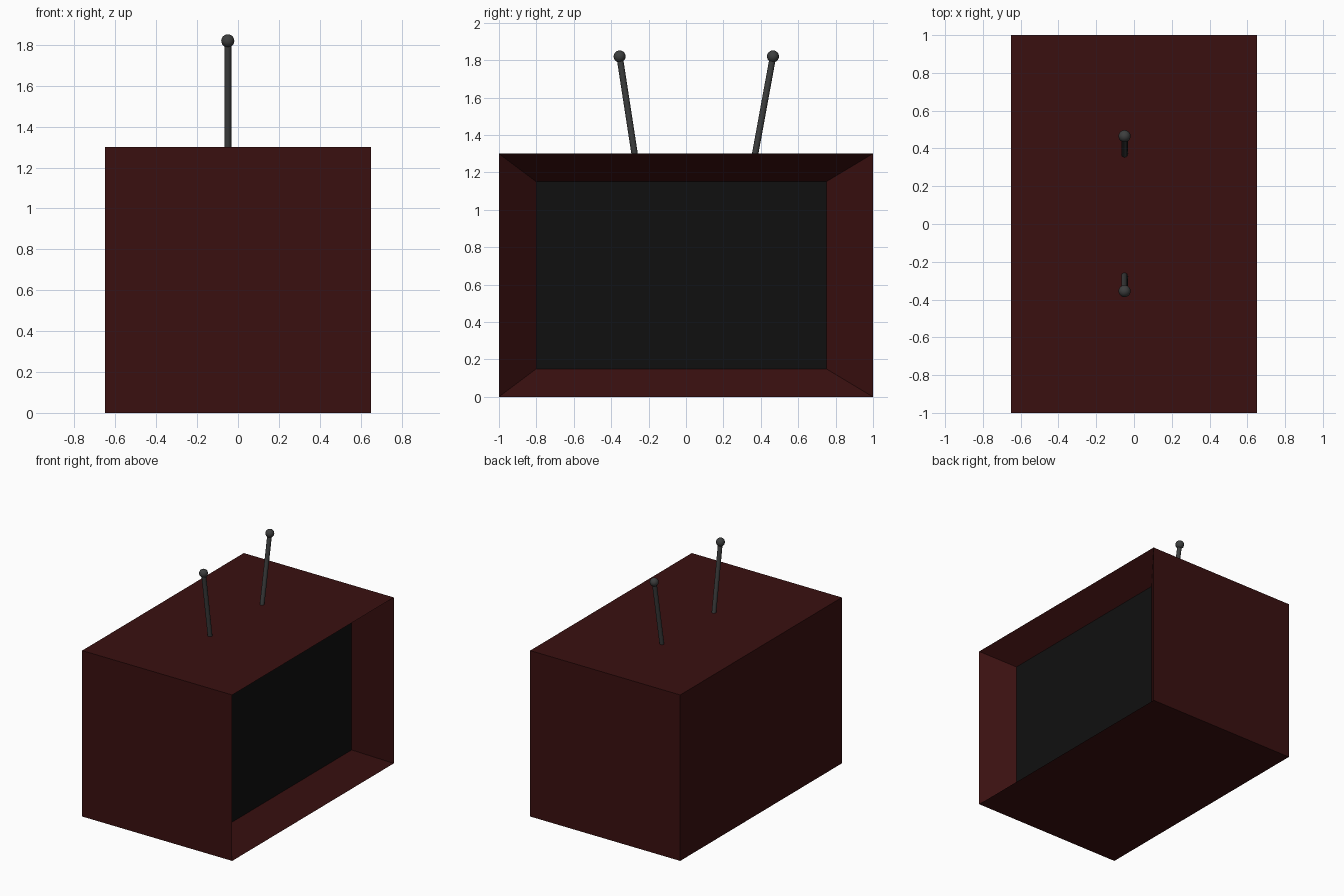
import bpy, bmesh
from mathutils import Vector

if "Cube" in bpy.data.objects:
    bpy.data.objects.remove(bpy.data.objects["Cube"])


def mat(name, rgb):
    m = bpy.data.materials.new(name)
    m.diffuse_color = (*rgb, 1)
    m.use_nodes = True
    m.node_tree.nodes["Principled BSDF"].inputs["Base Color"].default_value = m.diffuse_color
    return m


RED = mat("dark red casing", (0.042, 0.005, 0.005))
BLACK = mat("black screen", (0.005, 0.005, 0.005))
GREY = mat("dark grey metal", (0.046, 0.048, 0.048))

# Cabinet: a box whose +x face is extruded inward to a sunken screen
bm = bmesh.new()
bmesh.ops.create_cube(bm, size=1)
for v in bm.verts:
    v.co = Vector((v.co.x * 1.3, v.co.y * 2, (v.co.z + 0.5) * 1.3))
bm.normal_update()
front = max(bm.faces, key=lambda f: f.normal.x)
bmesh.ops.inset_individual(bm, faces=[front], thickness=0.1)
for v in front.verts:
    v.co = Vector((0.46,
                   0.75 if v.co.y > 0 else -0.80,
                   1.15 if v.co.z > 0.65 else 0.15))
front.material_index = 1
bmesh.ops.recalc_face_normals(bm, faces=bm.faces)
me = bpy.data.meshes.new("cabinet")
bm.to_mesh(me)
bm.free()
me.materials.append(RED)
me.materials.append(BLACK)
bpy.context.collection.objects.link(bpy.data.objects.new("cabinet", me))


def finish(name):
    ob = bpy.context.object
    ob.name = name
    ob.data.materials.append(GREY)
    bpy.ops.object.shade_smooth_by_angle()


# Antennas: a tilted rod with a ball tip
def antenna(name, y_base, y_tip):
    a, b = Vector((-0.05, y_base, 1.3)), Vector((-0.05, y_tip, 1.82))
    a -= (b - a) * 0.05
    d = b - a
    bpy.ops.mesh.primitive_cylinder_add(
        vertices=16, radius=0.017, depth=d.length, location=(a + b) / 2,
        rotation=d.to_track_quat('Z', 'Y').to_euler())
    finish(name + "_rod")
    bpy.ops.mesh.primitive_uv_sphere_add(
        segments=20, ring_count=12, radius=0.032, location=b)
    finish(name + "_tip")


antenna("left_antenna", -0.275, -0.355)
antenna("right_antenna", 0.37, 0.465)
